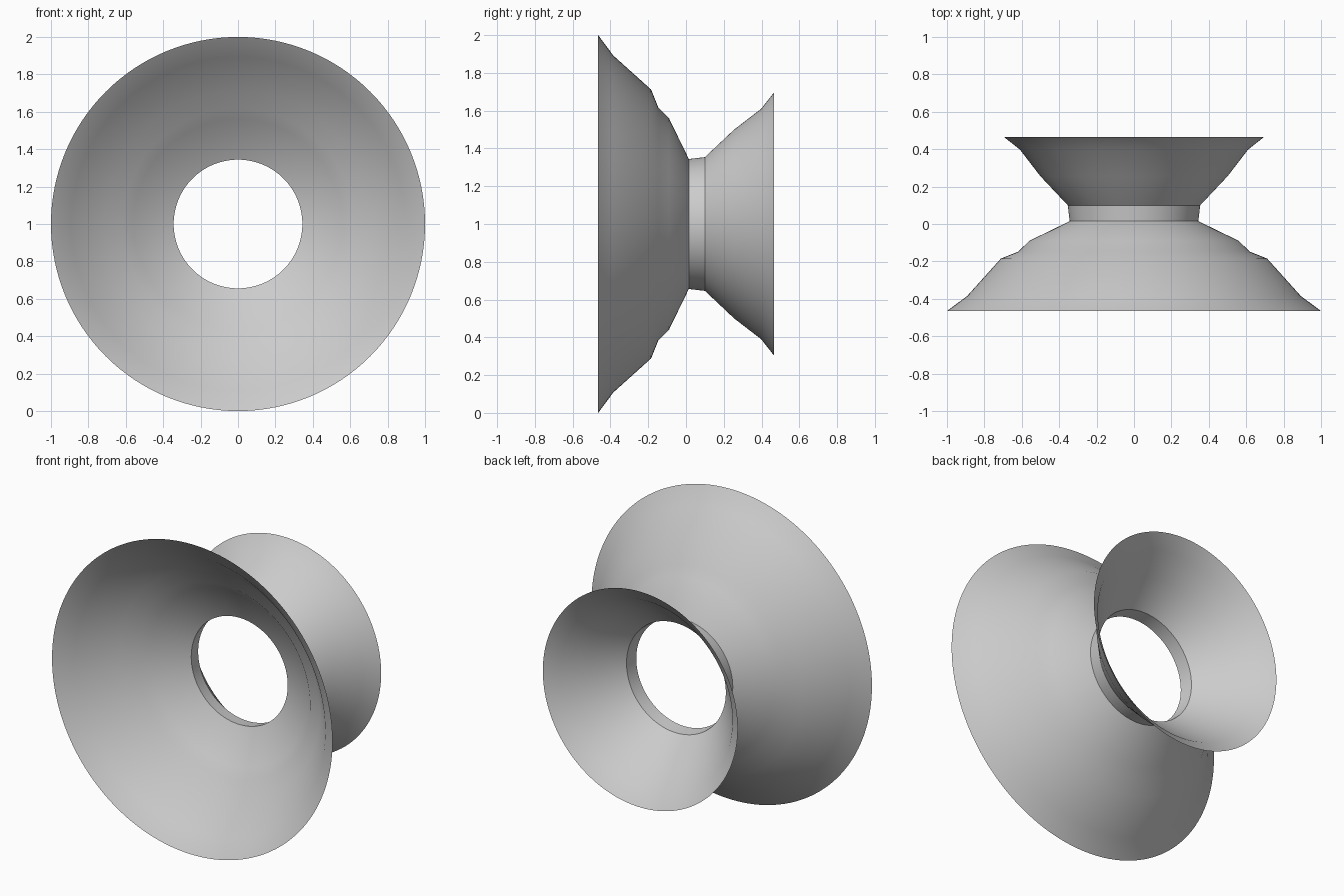
import bpy
import bmesh
import math
from mathutils import Matrix

cube = bpy.data.objects.get("Cube")
if cube:
    bpy.data.objects.remove(cube, do_unlink=True)

# Plain grey material
grey = bpy.data.materials.new("plain grey")
grey.use_nodes = True
color = (0.6, 0.6, 0.6, 1)
grey.diffuse_color = color
grey.node_tree.nodes["Principled BSDF"].inputs["Base Color"].default_value = color

# Shell outline from wide front rim to narrow back rim: (depth, radius)
PROFILE = [(-0.465, 1.0), (-0.385, 0.892), (-0.185, 0.712), (-0.147, 0.618),
           (-0.09, 0.56), (0.015, 0.344), (0.1, 0.354), (0.255, 0.5),
           (0.398, 0.61), (0.465, 0.695)]
SEGMENTS = 128

# Spin the outline around the front-to-back axis into an open thin shell
bm = bmesh.new()
verts = [bm.verts.new((0, y, r)) for y, r in PROFILE]
edges = [bm.edges.new(pair) for pair in zip(verts, verts[1:])]
bmesh.ops.spin(bm, geom=verts + edges, cent=(0, 0, 0), axis=(0, 1, 0),
               angle=math.tau, steps=SEGMENTS, use_merge=False)
bmesh.ops.remove_doubles(bm, verts=bm.verts[:], dist=0.0005)

# Face the normals away from the axis
bm.normal_update()
for face in bm.faces:
    c = face.calc_center_median()
    if face.normal.x * c.x + face.normal.z * c.z < 0:
        face.normal_flip()
bmesh.ops.transform(bm, matrix=Matrix.Translation((0, 0, 1)), verts=bm.verts[:])

mesh = bpy.data.meshes.new("flared_spool_shell")
bm.to_mesh(mesh)
bm.free()
mesh.materials.append(grey)
shell = bpy.data.objects.new("flared_spool_shell", mesh)
bpy.context.collection.objects.link(shell)

# Smooth flares, sharp creases at the neck
bpy.ops.object.select_all(action='DESELECT')
shell.select_set(True)
bpy.context.view_layer.objects.active = shell
bpy.ops.object.shade_smooth_by_angle(angle=math.radians(30))
